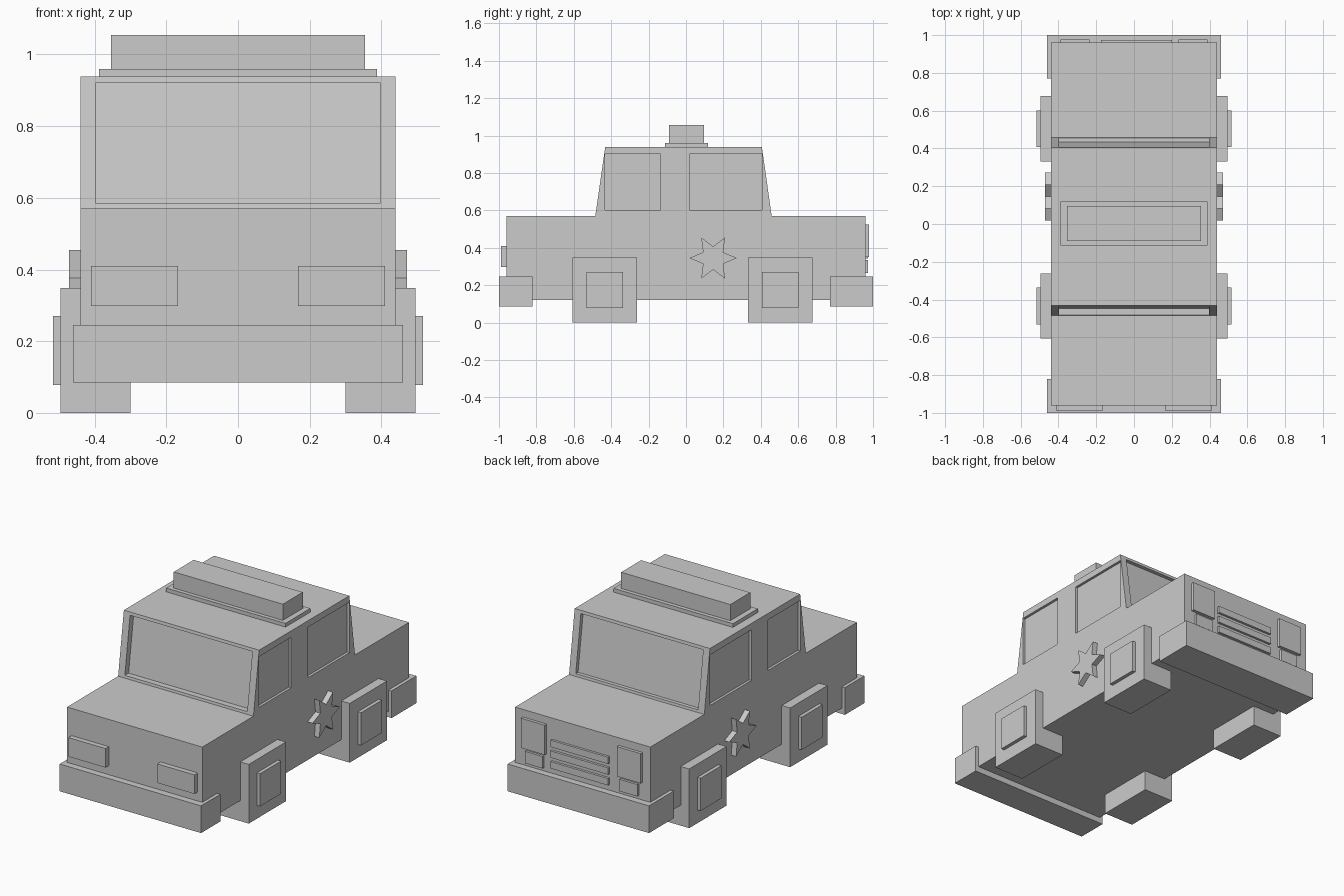
import bpy, bmesh, math

if "Cube" in bpy.data.objects:
    bpy.data.objects.remove(bpy.data.objects["Cube"])


def prism(name, profile, x0, x1):
    """Extrude a closed (y, z) profile along x."""
    bm = bmesh.new()
    face = bm.faces.new([bm.verts.new((x0, y, z)) for y, z in profile])
    ext = bmesh.ops.extrude_face_region(bm, geom=[face])["geom"]
    bmesh.ops.translate(bm, vec=(x1 - x0, 0, 0),
                        verts=[v for v in ext if isinstance(v, bmesh.types.BMVert)])
    bmesh.ops.recalc_face_normals(bm, faces=bm.faces)
    mesh = bpy.data.meshes.new(name)
    bm.to_mesh(mesh)
    bm.free()
    obj = bpy.data.objects.new(name, mesh)
    bpy.context.collection.objects.link(obj)
    return obj


def box(name, x, y, z):
    return prism(name, [(y[0], z[0]), (y[1], z[0]), (y[1], z[1]), (y[0], z[1])], *x)


def mirror(obj):
    obj.modifiers.new("mirror", "MIRROR")
    return obj


def cut(target, cutter):
    cutter.hide_render = True
    cutter.hide_viewport = False
    cutter.display_type = "WIRE"
    mod = target.modifiers.new("window", "BOOLEAN")
    mod.operation, mod.solver, mod.object = "DIFFERENCE", "EXACT", cutter


# Lower body and bumpers
box("body", (-0.44, 0.44), (-0.96, 0.96), (0.12, 0.57))
box("front_bumper", (-0.46, 0.46), (-1.0, -0.82), (0.085, 0.245))
box("rear_bumper", (-0.46, 0.46), (0.77, 1.0), (0.085, 0.245))

# Cabin with raked front and back
FB, FT, RB, RT, Z0, Z1 = -0.485, -0.432, 0.458, 0.406, 0.57, 0.938
cabin = prism("cabin", [(FB, Z0), (RB, Z0), (RT, Z1), (FT, Z1)], -0.44, 0.44)


def rake(bottom, top, z):
    return bottom + (top - bottom) * (z - Z0) / (Z1 - Z0)


# Recessed windscreen and rear window, parallel to the raked panels
za, zb = 0.585, 0.92
for name, b, t, depth, out in (("windscreen_cutter", FB, FT, 0.035, -0.1),
                               ("rear_window_cutter", RB, RT, -0.022, 0.1)):
    ya, yb = rake(b, t, za), rake(b, t, zb)
    cut(cabin, prism(name, [(ya + out, za), (ya + depth, za),
                            (yb + depth, zb), (yb + out, zb)], -0.398, 0.398))

# Recessed side windows
for side, s in (("right", 1), ("left", -1)):
    for end, ys in (("front", (-0.434, -0.135)), ("rear", (0.02, 0.406))):
        cut(cabin, box(f"{side}_{end}_window_cutter", (s * 0.425, s * 0.6), ys, (0.603, 0.9)))

# Roof light bar
box("light_bar_base", (-0.388, 0.388), (-0.113, 0.118), (0.935, 0.96))
box("light_bar", (-0.355, 0.355), (-0.09, 0.095), (0.955, 1.055))

# Square wheels with hub plates
for end, y in (("front", -0.434), ("rear", 0.504)):
    mirror(box(f"{end}_wheels", (0.30, 0.495), (y - 0.173, y + 0.173), (0, 0.348)))
    mirror(box(f"{end}_hubs", (0.48, 0.516), (y - 0.097, y + 0.097), (0.078, 0.27)))

# Headlights, tail lights and reflectors
mirror(box("headlights", (0.168, 0.41), (-0.99, -0.95), (0.298, 0.41)))
mirror(box("tail_lights", (0.235, 0.39), (0.95, 0.978), (0.35, 0.525)))
mirror(box("reflectors", (0.25, 0.365), (0.95, 0.974), (0.265, 0.335)))

# Rear slats
for i in range(3):
    z = 0.425 - i * 0.063
    box(f"rear_slat_{i + 1}", (-0.175, 0.2), (0.95, 0.974), (z - 0.02, z + 0.02))

# Six-pointed door stars
star = []
for i in range(12):
    r, a = (0.127, 0.062)[i % 2], math.radians(30 * i)
    star.append((0.145 + r * math.cos(a), 0.345 + r * math.sin(a)))
mirror(prism("door_stars", star, 0.43, 0.472))
